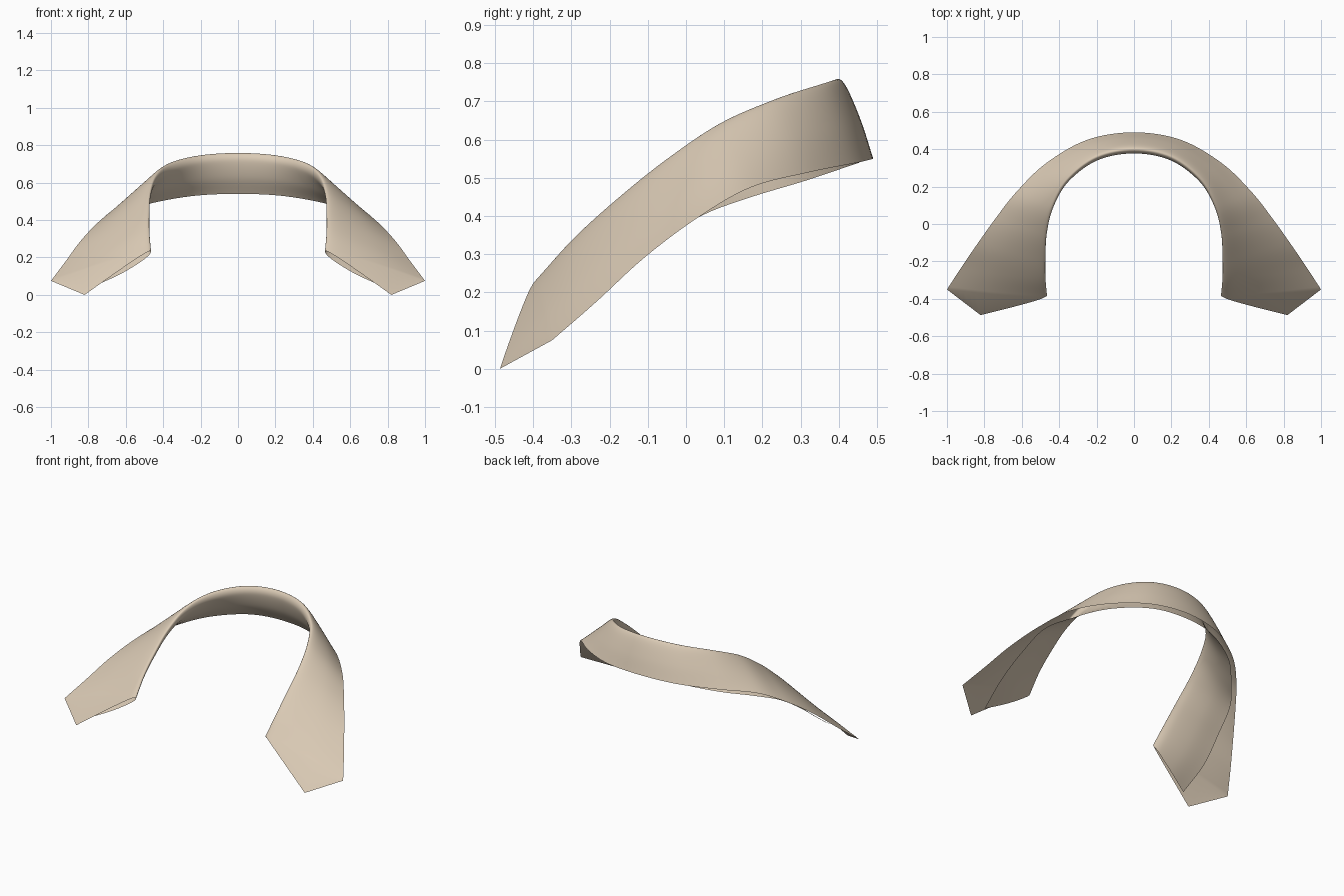
import bpy, bmesh
from mathutils import Vector as V

if "Cube" in bpy.data.objects:
    bpy.data.objects.remove(bpy.data.objects["Cube"])

# Stations from back centre to front end: fold crest, outer hem, inner hem
STATIONS = [
    ((0, .395, .758), (0, .49, .55), (0, .455, .54)),
    ((.20, .355, .745), (.25, .45, .54), (.23, .425, .53)),
    ((.355, .235, .705), (.47, .325, .515), (.45, .315, .493)),
    ((.435, .09, .640), (.63, .17, .475), (.60, .16, .446)),
    ((.468, -.05, .545), (.74, .03, .395), (.70, .03, .395)),
    ((.475, -.18, .44), (.84, -.11, .29), (.74, -.12, .295)),
    ((.475, -.29, .34), (.925, -.235, .175), (.765, -.28, .17)),
    ((.467, -.385, .235), (1.0, -.35, .075), (.75, -.45, .055)),
]
TIP = V((.82, -.487, 0))
M = 8   # samples per spline span


def spline(pts, m):
    """Catmull-Rom through pts with m samples per span."""
    p = [2 * pts[0] - pts[1]] + pts + [2 * pts[-1] - pts[-2]]
    out = []
    for i in range(1, len(p) - 2):
        a, b, c, d = p[i - 1:i + 3]
        for k in range(m):
            t = k / m
            out.append(.5 * (2 * b + (c - a) * t + (2 * a - 5 * b + 4 * c - d) * t * t
                             + (3 * b - a - 3 * c + d) * t ** 3))
    return out + [pts[-1]]


# Folded cross-section at each station: inner hem, over the crest, outer hem
half = []
for i, s in enumerate(STATIONS):
    c, o, h = map(V, s)
    if i == 0:
        tan = V((1, 0, 0))
    else:
        tan = V(STATIONS[min(i + 1, 7)][0]) - V(STATIONS[i - 1][0])
    a, b = o - c, h - c
    n = tan.cross(a).normalized()
    half.append([h, c + .55 * b - .028 * n, c + .13 * b - .028 * n, c,
                 c + .13 * a + .014 * n, c + .55 * a + .012 * n, o])

mirror = lambda p: V((-p.x, p.y, p.z))
sections = [[mirror(p) for p in s] for s in half[:0:-1]] + half

# Interpolate along the collar, then across the fold
lines = [spline([s[j] for s in sections], M) for j in range(7)]
rows = [spline([l[i] for l in lines], M) for i in range(len(lines[0]))]


def point_row(row):
    """Pull the front end of the outer layer out to the collar point."""
    k0, k1, k2 = 3 * M, 3 * M + 18, 6 * M
    shift = TIP - row[k1]
    out = []
    for k in range(k0, k2 + 1):
        end = row[k0] if k <= k1 else row[k2]
        out.append(row[k] + shift * ((row[k] - end).length / (row[k1] - end).length))
    return out


bm = bmesh.new()
grid = [[bm.verts.new(p) for p in r] for r in rows]


def skin(r1, r2):
    for j in range(len(r1) - 1):
        bm.faces.new((r1[j], r1[j + 1], r2[j + 1], r2[j]))


for r1, r2 in zip(grid, grid[1:]):
    skin(r1, r2)

# Pointed front flaps on both sides
right = point_row(rows[-1])
skin(grid[-1][3 * M:], [bm.verts.new(p) for p in right])
skin([bm.verts.new(mirror(p)) for p in right], grid[0][3 * M:])
bmesh.ops.remove_doubles(bm, verts=bm.verts, dist=.0005)
bmesh.ops.recalc_face_normals(bm, faces=bm.faces)
# Make the outer cloth face upward
if sum(f.normal.z * f.calc_area() for f in bm.faces if f.calc_center_median().z > .73) < 0:
    bmesh.ops.reverse_faces(bm, faces=bm.faces)

mesh = bpy.data.meshes.new("folded_collar")
bm.to_mesh(mesh)
bm.free()
collar = bpy.data.objects.new("folded_collar", mesh)
bpy.context.collection.objects.link(collar)

cloth = bpy.data.materials.new("beige cloth")
cloth.diffuse_color = (.70, .59, .46, 1)
cloth.use_nodes = True
cloth.node_tree.nodes["Principled BSDF"].inputs["Base Color"].default_value = cloth.diffuse_color
mesh.materials.append(cloth)
mesh.shade_smooth()
